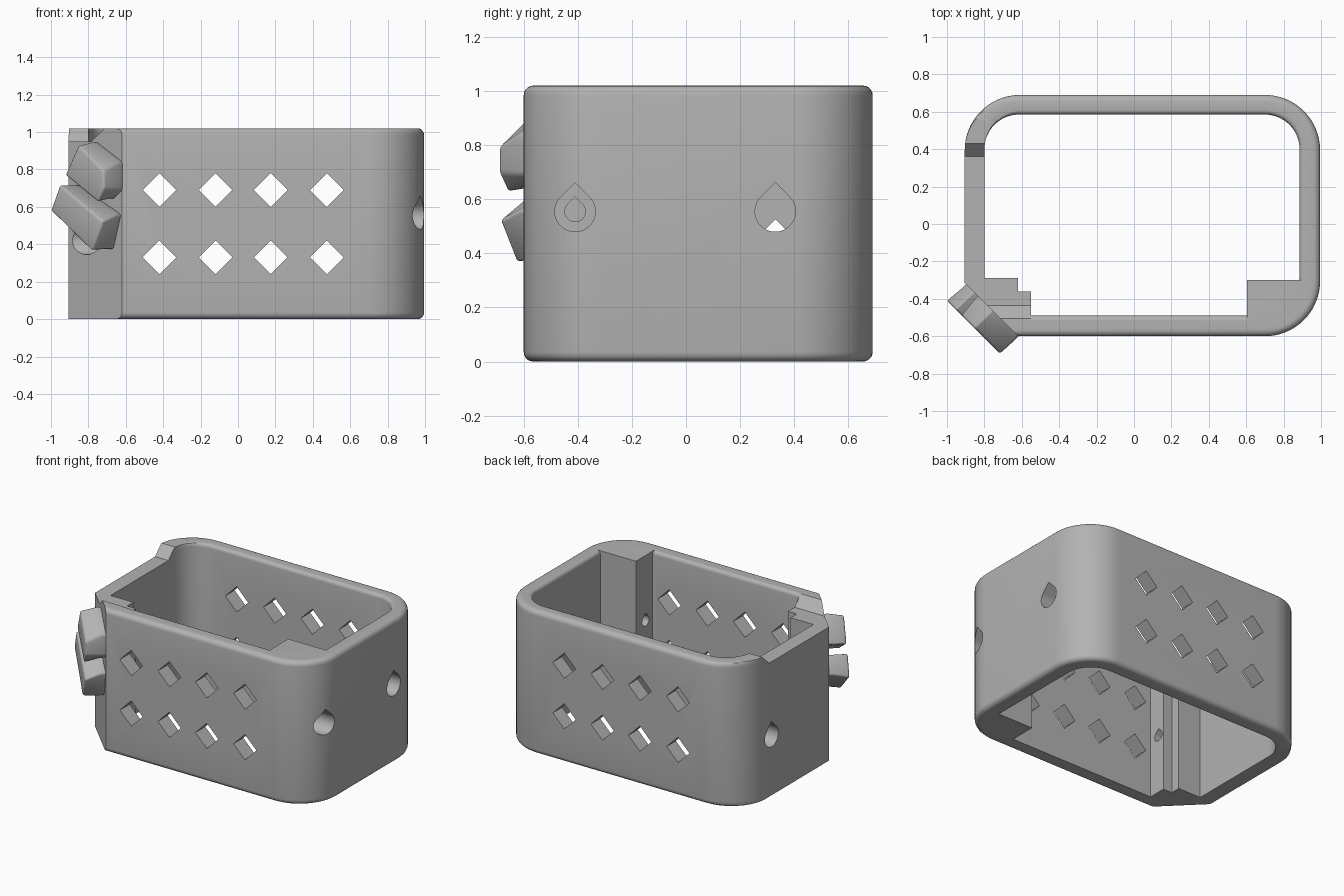
import bpy, bmesh, math
from mathutils import Vector

cube = bpy.data.objects.get("Cube")
if cube:
    bpy.data.objects.remove(cube, do_unlink=True)

grey = bpy.data.materials.new("plain grey")
grey.use_nodes = True
colour = (0.45, 0.45, 0.45, 1)
grey.diffuse_color = colour
grey.node_tree.nodes["Principled BSDF"].inputs["Base Color"].default_value = colour


def loft(name, rings, closed=False):
    """Skin a list of equal-length point rings, capped or joined end to end."""
    bm = bmesh.new()
    rows = [[bm.verts.new(p) for p in ring] for ring in rings]
    count = len(rows[0])
    pairs = list(zip(rows, rows[1:]))
    if closed:
        pairs.append((rows[-1], rows[0]))
    else:
        bm.faces.new(rows[0])
        bm.faces.new(rows[-1])
    for a, b in pairs:
        for i in range(count):
            j = (i + 1) % count
            bm.faces.new((a[i], a[j], b[j], b[i]))
    bmesh.ops.recalc_face_normals(bm, faces=bm.faces)
    mesh = bpy.data.meshes.new(name)
    bm.to_mesh(mesh)
    bm.free()
    mesh.materials.append(grey)
    obj = bpy.data.objects.new(name, mesh)
    bpy.context.collection.objects.link(obj)
    return obj


def apply(obj, mod):
    bpy.ops.object.select_all(action='DESELECT')
    bpy.context.view_layer.objects.active = obj
    obj.select_set(True)
    bpy.ops.object.modifier_apply(modifier=mod.name)


def combine(obj, other, operation):
    mod = obj.modifiers.new("combine", 'BOOLEAN')
    mod.operation, mod.object, mod.solver = operation, other, 'EXACT'
    apply(obj, mod)
    bpy.data.objects.remove(other, do_unlink=True)


def prism_z(name, outline, low, high):
    return loft(name, [[(x, y, z) for x, y in outline] for z in (low, high)])


def prism_x(name, outline, low, high):
    return loft(name, [[(x, y, z) for y, z in outline] for x in (low, high)])


def teardrop(y, z, r):
    """Round hole with a pointed roof."""
    arc = [math.radians(135 + 270 * i / 32) for i in range(33)]
    pts = [(y + r * math.cos(a), z + r * math.sin(a)) for a in arc]
    return pts + [(y, z + r * math.sqrt(2))]


def wall_ring(z, x0, x1, y0, y1, r, cut_x, cut_y, steps=16):
    """Three rounded corners and a straight cut across the front corner."""
    pts = [(x0, cut_y, z), (cut_x, y0, z)]
    corners = ((x1 - r, y0 + r, -90), (x1 - r, y1 - r, 0), (x0 + r, y1 - r, 90))
    for cx, cy, start in corners:
        for i in range(steps + 1):
            a = math.radians(start + 90 * i / steps)
            pts.append((cx + r * math.cos(a), cy + r * math.sin(a), z))
    return pts


HEIGHT, ROUND, LIP = 1.02, 0.035, 0.025


def outer(z, d):
    return wall_ring(z, -0.905, 0.995 - d, -0.6 + d, 0.69 - d, 0.295 - d,
                     -0.62 - d, -0.315)


def inner(z, d):
    return wall_ring(z, -0.8, 0.885 + d, -0.49 - d, 0.585 + d, 0.185 + d,
                     -0.62, -0.29)


# Wall shell with softened rims
quarter = [math.radians(90 * i / 5) for i in range(6)]
rings = [outer(ROUND * (1 - math.sin(a)), ROUND * (1 - math.cos(a))) for a in reversed(quarter)]
rings += [outer(HEIGHT - ROUND * (1 - math.sin(a)), ROUND * (1 - math.cos(a))) for a in quarter]
rings += [inner(HEIGHT - LIP * (1 - math.sin(a)), LIP * (1 - math.cos(a))) for a in reversed(quarter)]
rings.append(inner(0, 0))
shell = loft("case_shell", rings, closed=True)

# Corner blocks
combine(shell, prism_z("right_block", [
    (0.605, -0.3), (0.93, -0.3), (0.93, -0.42), (0.81, -0.54), (0.605, -0.54)],
    0, HEIGHT), 'UNION')
combine(shell, prism_z("left_block", [
    (-0.85, -0.29), (-0.62, -0.29), (-0.62, -0.36), (-0.55, -0.36),
    (-0.55, -0.54), (-0.64, -0.54), (-0.85, -0.34)], 0, HEIGHT), 'UNION')

# Lowered side rim with sloping ends
combine(shell, prism_x("rim_notch", [
    (-0.435, 0.95), (0.36, 0.95), (0.46, 1.05), (-0.535, 1.05)], -1.2, -0.55), 'DIFFERENCE')

# Screw holes: wide mouth, narrow shaft through the blocks
for y, z, r, low, high in (
        (0.33, 0.555, 0.075, 0.8, 1.2), (0.33, 0.42, 0.075, -1.2, -0.7),
        (-0.41, 0.555, 0.075, 0.82, 1.2), (-0.41, 0.555, 0.038, 0.5, 0.9),
        (-0.41, 0.42, 0.075, -1.2, -0.72), (-0.41, 0.42, 0.038, -0.8, -0.4)):
    combine(shell, prism_x("screw_hole", teardrop(y, z, r), low, high), 'DIFFERENCE')

# Diamond vents through front and back walls
for x in (-0.42, -0.12, 0.175, 0.475):
    for z in (0.33, 0.69):
        s = 0.09
        diamond = [(x - s, z), (x, z - s), (x + s, z), (x, z + s)]
        vent = loft("vent", [[(px, y, pz) for px, pz in diamond] for y in (-1, 1)])
        combine(shell, vent, 'DIFFERENCE')

# Lugs on the cut corner, laid out along it and tapering outwards
centre = Vector((-0.76, -0.46, 0))
along = Vector((1, -1, 0)).normalized()
out = Vector((-1, -1, 0)).normalized()


def lug(name, base, face):
    rings = [[centre + along * u + out * n + Vector((0, 0, z)) for u, z in outline]
             for n, outline in ((-0.02, base), (0.03, base), (0.135, face))]
    obj = loft(name, rings)
    mod = obj.modifiers.new("soften", 'BEVEL')
    mod.width, mod.segments = 0.014, 3
    apply(obj, mod)
    return obj


lugs = [
    lug("upper_lug",
        [(-0.11, 0.78), (0.0, 0.95), (0.2, 0.84), (0.2, 0.69), (0.13, 0.64)],
        [(-0.1, 0.77), (0.0, 0.93), (0.195, 0.79), (0.195, 0.7), (0.15, 0.625)]),
    lug("lower_lug",
        [(-0.2, 0.6), (-0.14, 0.72), (0.19, 0.56), (0.13, 0.37)],
        [(-0.21, 0.58), (-0.14, 0.72), (0.19, 0.52), (0.1, 0.365)]),
]

for obj in [shell] + lugs:
    bpy.ops.object.select_all(action='DESELECT')
    bpy.context.view_layer.objects.active = obj
    obj.select_set(True)
    bpy.ops.object.shade_smooth_by_angle(angle=math.radians(30))
